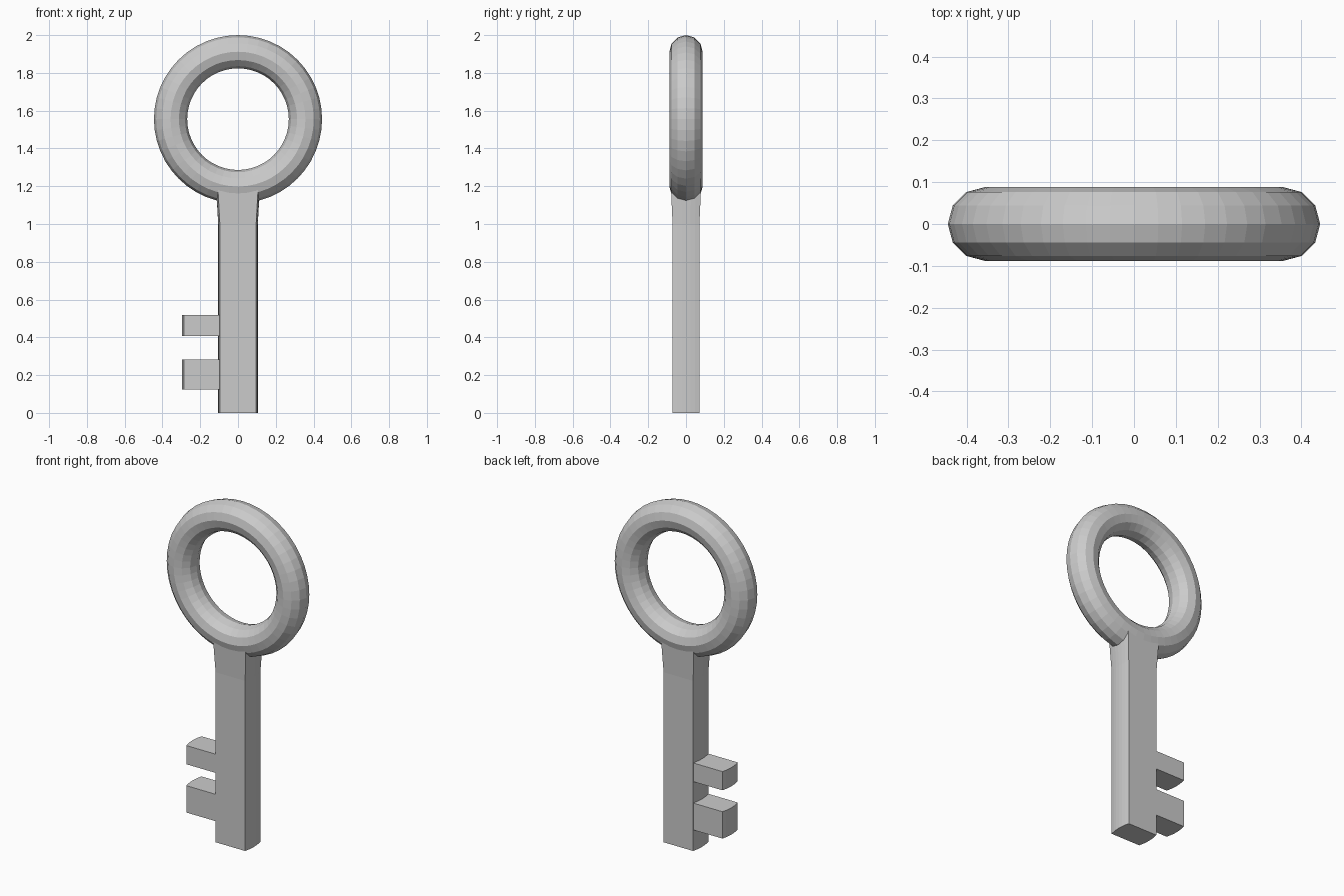
import bpy, bmesh, math

if "Cube" in bpy.data.objects:
    bpy.data.objects.remove(bpy.data.objects["Cube"])

ARC = 6  # facets across each rounded narrow side


def bulge_side(x, half_depth, bulge, sign):
    # shallow arc bowing outward along x, listed from y = -half_depth to +half_depth
    pts = []
    for i in range(ARC + 1):
        t = -1 + 2 * i / ARC
        pts.append((sign * (x + bulge * (1 - t * t)), half_depth * t))
    return pts


def loft(name, rings):
    # rings: list of (z, outline points), counter-clockwise seen from above
    bm = bmesh.new()
    loops = [[bm.verts.new((x, y, z)) for x, y in pts] for z, pts in rings]
    n = len(loops[0])
    for a, b in zip(loops, loops[1:]):
        for i in range(n):
            j = (i + 1) % n
            bm.faces.new((a[i], a[j], b[j], b[i]))
    bm.faces.new(loops[0][::-1])
    bm.faces.new(loops[-1])
    bmesh.ops.recalc_face_normals(bm, faces=bm.faces)
    mesh = bpy.data.meshes.new(name)
    bm.to_mesh(mesh)
    bm.free()
    obj = bpy.data.objects.new(name, mesh)
    bpy.context.collection.objects.link(obj)
    return obj


def shaft_outline(x, half_depth):
    right = bulge_side(x, half_depth, 0.009, 1)
    left = bulge_side(x, half_depth, 0.009, -1)
    return right + left[::-1]


def tooth_outline():
    left = bulge_side(0.287, 0.071, 0.01, -1)
    return [(-0.097, -0.071), (-0.097, 0.071)] + left[::-1]


# ring-shaped handle
bpy.ops.mesh.primitive_torus_add(
    major_radius=0.357, minor_radius=0.088, major_segments=48, minor_segments=12,
    location=(0, 0, 1.555), rotation=(math.pi / 2, 0, 0))
bpy.context.object.name = "handle_ring"

# shaft, flaring slightly where it meets the ring
loft("shaft", [(0, shaft_outline(0.096, 0.071)),
               (1.0, shaft_outline(0.096, 0.071)),
               (1.2, shaft_outline(0.107, 0.080))])

# two teeth on the left
for name, low, high in (("lower_tooth", 0.124, 0.282), ("upper_tooth", 0.408, 0.518)):
    loft(name, [(low, tooth_outline()), (high, tooth_outline())])
